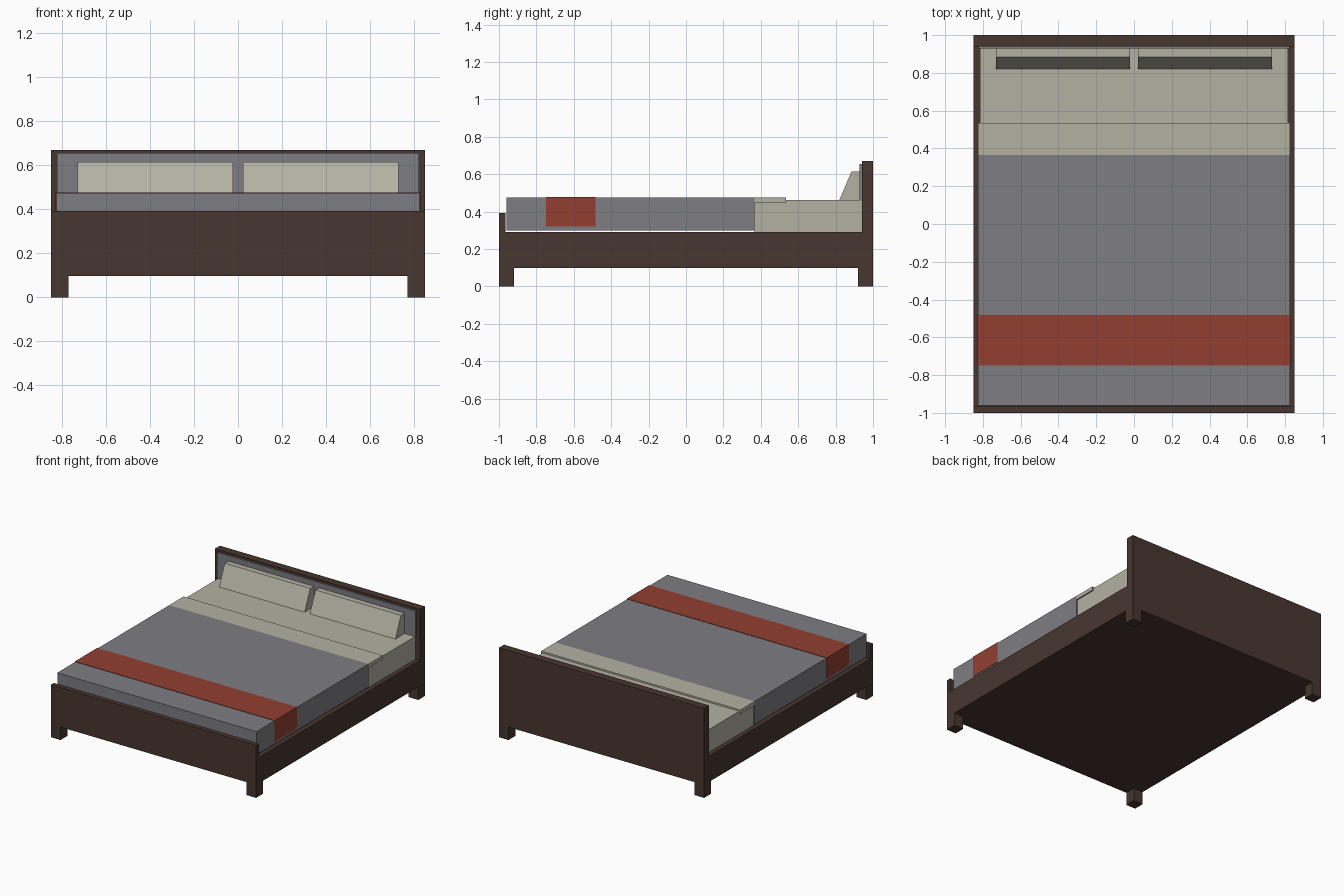
import bpy

if "Cube" in bpy.data.objects:
    bpy.data.objects.remove(bpy.data.objects["Cube"])


def material(name, r, g, b):
    lin = [((c / 255 + 0.055) / 1.055) ** 2.4 for c in (r, g, b)]
    m = bpy.data.materials.new(name)
    m.diffuse_color = (*lin, 1)
    m.use_nodes = True
    m.node_tree.nodes["Principled BSDF"].inputs["Base Color"].default_value = m.diffuse_color
    return m


WOOD = material("dark brown wood", 71, 54, 47)
GREY = material("grey fabric", 125, 125, 131)
CREAM = material("cream linen", 180, 177, 163)
RED = material("rust red", 147, 63, 50)


def prism(name, mat, x0, x1, profile):
    """Extrude a (y, z) profile, counter-clockwise seen from +x, along x."""
    n = len(profile)
    verts = [(x, y, z) for x in (x0, x1) for y, z in profile]
    faces = [tuple(reversed(range(n))), tuple(range(n, 2 * n))]
    faces += [(i, (i + 1) % n, n + (i + 1) % n, n + i) for i in range(n)]
    mesh = bpy.data.meshes.new(name)
    mesh.from_pydata(verts, [], faces)
    mesh.materials.append(mat)
    ob = bpy.data.objects.new(name, mesh)
    bpy.context.collection.objects.link(ob)
    return ob


def box(name, mat, x0, x1, y0, y1, z0, z1):
    return prism(name, mat, x0, x1, [(y0, z0), (y1, z0), (y1, z1), (y0, z1)])


# Wooden frame
box("headboard", WOOD, -0.85, 0.85, 0.94, 1.0, 0.097, 0.67)
box("footboard", WOOD, -0.85, 0.85, -1.0, -0.965, 0.097, 0.393)
box("bed_base", WOOD, -0.85, 0.85, -0.965, 0.94, 0.097, 0.29)

# Legs at the four corners
for sx, side in ((-1, "left"), (1, "right")):
    xa, xb = sorted((sx * 0.85, sx * 0.77))
    box(f"front_leg_{side}", WOOD, xa, xb, -1.0, -0.92, 0, 0.097)
    box(f"back_leg_{side}", WOOD, xa, xb, 0.92, 1.0, 0, 0.097)

# Padded panel on the headboard
box("headboard_panel", GREY, -0.822, 0.822, 0.928, 0.94, 0.46, 0.655)

# Bedding
box("mattress", CREAM, -0.815, 0.815, 0.365, 0.938, 0.29, 0.462)
box("blanket", GREY, -0.825, 0.825, -0.96, 0.365, 0.30, 0.474)
box("folded_sheet", CREAM, -0.825, 0.825, 0.365, 0.535, 0.445, 0.474)
box("blanket_stripe", RED, -0.828, 0.828, -0.748, -0.483, 0.32, 0.477)

# Wedge pillows leaning on the headboard
wedge = [(0.82, 0.462), (0.928, 0.462), (0.928, 0.615), (0.885, 0.615)]
prism("left_pillow", CREAM, -0.73, -0.022, wedge)
prism("right_pillow", CREAM, 0.022, 0.73, wedge)
